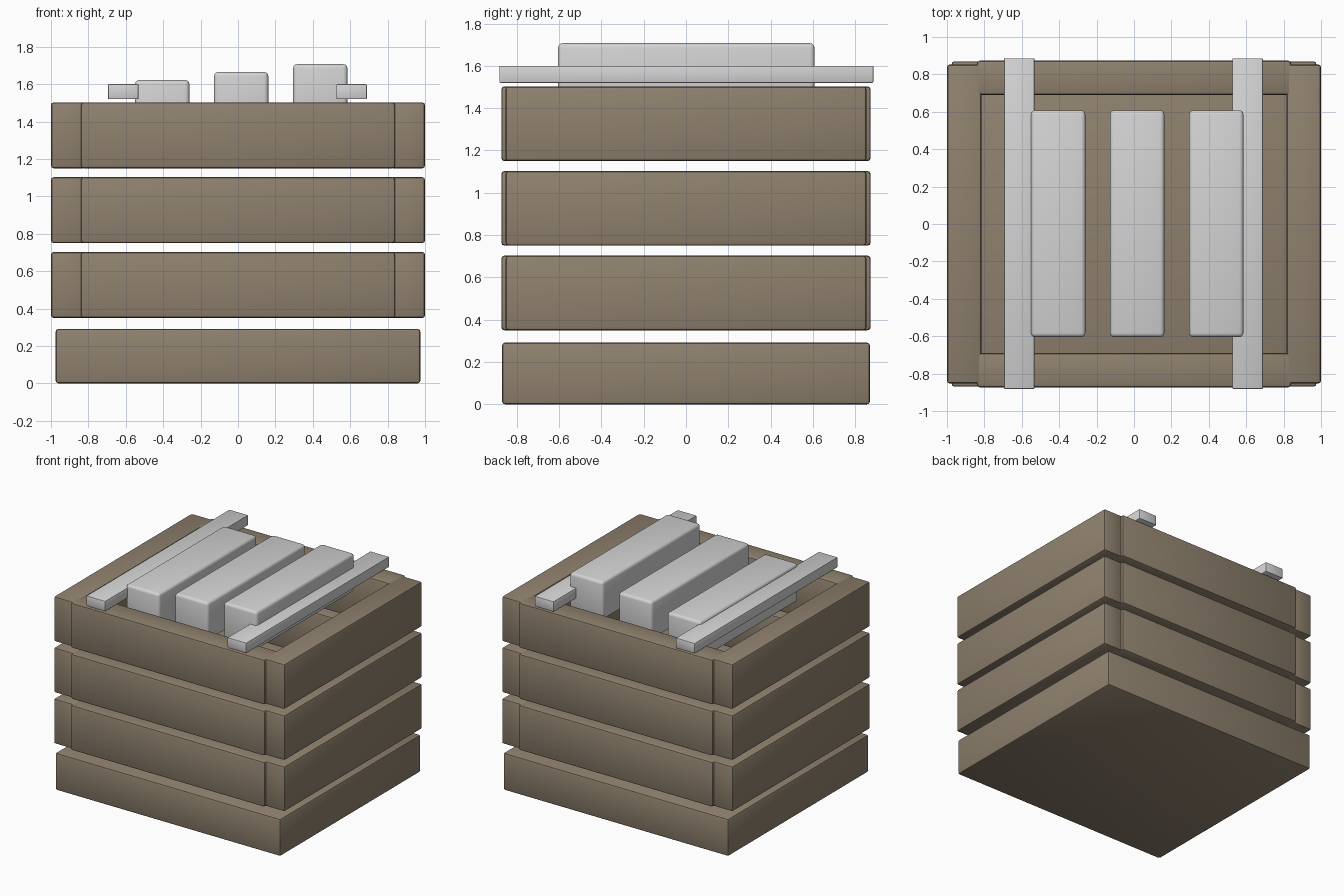
import bpy

if "Cube" in bpy.data.objects:
    bpy.data.objects.remove(bpy.data.objects["Cube"])


def material(name, rgb):
    m = bpy.data.materials.new(name)
    m.diffuse_color = (*rgb, 1)
    m.use_nodes = True
    m.node_tree.nodes["Principled BSDF"].inputs["Base Color"].default_value = m.diffuse_color
    return m


WOOD = material("brown wood", (0.275, 0.22, 0.156))
METAL = material("pale grey metal", (0.66, 0.66, 0.66))


def block(name, x, y, z, mat, bevel, segments=2):
    """Rounded box spanning the given (min, max) ranges."""
    spans = (x, y, z)
    bpy.ops.mesh.primitive_cube_add(size=1, location=[(a + b) / 2 for a, b in spans])
    ob = bpy.context.object
    ob.name = name
    ob.scale = [b - a for a, b in spans]
    bpy.ops.object.transform_apply(location=False, rotation=False, scale=True)
    mod = ob.modifiers.new("rounded edges", 'BEVEL')
    mod.width = bevel
    mod.segments = segments
    ob.data.materials.append(mat)
    bpy.ops.object.modifier_apply(modifier=mod.name)
    bpy.ops.object.shade_smooth_by_angle()
    return ob


# Solid crate base
block("crate_base", (-0.975, 0.975), (-0.87, 0.87), (0, 0.292), WOOD, 0.015)

# Three spaced rings of boards
for i in range(3):
    z = (0.35 + 0.4 * i, 0.703 + 0.4 * i)
    block(f"left_board_{i + 1}", (-1.0, -0.815), (-0.853, 0.853), z, WOOD, 0.015)
    block(f"right_board_{i + 1}", (0.815, 1.0), (-0.853, 0.853), z, WOOD, 0.015)
    block(f"front_board_{i + 1}", (-0.84, 0.84), (-0.873, -0.69), z, WOOD, 0.015)
    block(f"back_board_{i + 1}", (-0.84, 0.84), (0.69, 0.873), z, WOOD, 0.015)

# Metal bars stepping up from left to right
for i, (x, top) in enumerate(((-0.55, 1.622), (-0.128, 1.665), (0.295, 1.707))):
    block(f"metal_bar_{i + 1}", (x, x + 0.29), (-0.605, 0.608),
          (top - 0.3, top), METAL, 0.022, 3)

# Thin rails resting across the top
for name, x in (("left_rail", (-0.695, -0.532)), ("right_rail", (0.526, 0.689))):
    block(name, x, (-0.882, 0.886), (1.52, 1.6), METAL, 0.005)
